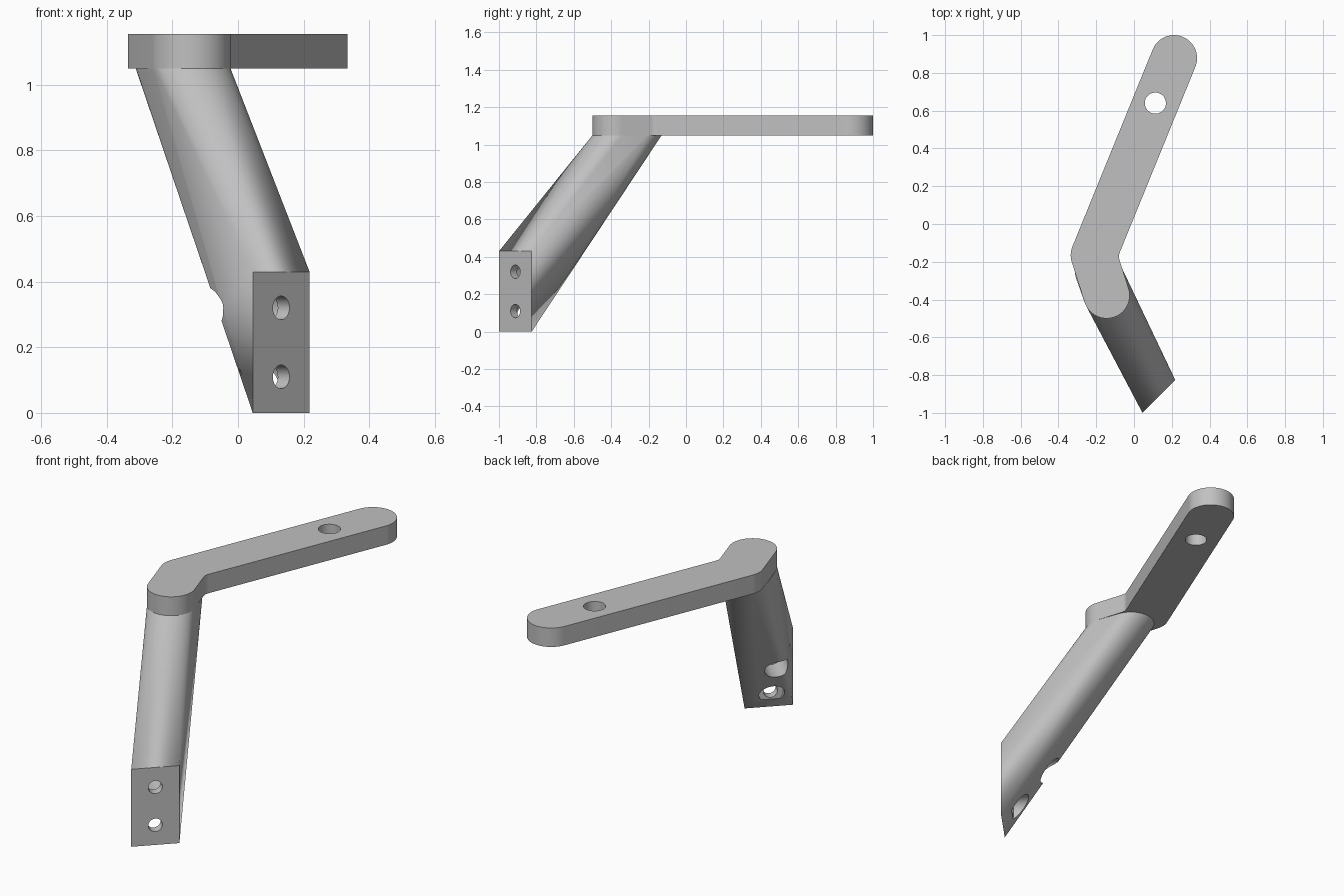
import bpy, bmesh, math
from mathutils import Vector

cube = bpy.data.objects.get("Cube")
if cube:
    bpy.data.objects.remove(cube, do_unlink=True)

grey = bpy.data.materials.new("plain_grey")
grey.use_nodes = True
colour = (0.53, 0.53, 0.53, 1)
grey.diffuse_color = colour
grey.node_tree.nodes["Principled BSDF"].inputs["Base Color"].default_value = colour

# Key positions
R = 0.122
FAR, ELBOW, TIP = Vector((0.212, 0.878)), Vector((-0.213, -0.165)), Vector((-0.145, -0.378))
ARM_BACK = Vector((-0.19, -0.252))
FOOT_A, FOOT_B = Vector((0.045, -1.0)), Vector((0.218, -0.825))
Z_LOW, Z_TOP, FOOT_H = 1.05, 1.155, 0.43


def arc(centre, radius, start, end, steps):
    angles = [start + (end - start) * i / steps for i in range(steps + 1)]
    return [centre + radius * Vector((math.cos(a), math.sin(a))) for a in angles]


def heading(a, b):
    return math.atan2(b.y - a.y, b.x - a.x)


def make_object(name, bm):
    bmesh.ops.recalc_face_normals(bm, faces=bm.faces[:])
    mesh = bpy.data.meshes.new(name)
    bm.to_mesh(mesh)
    bm.free()
    mesh.materials.append(grey)
    obj = bpy.data.objects.new(name, mesh)
    bpy.context.collection.objects.link(obj)
    return obj


def select_only(obj):
    bpy.ops.object.select_all(action='DESELECT')
    obj.select_set(True)
    bpy.context.view_layer.objects.active = obj


def drill(obj, start, direction, radius, length):
    bm = bmesh.new()
    bmesh.ops.create_cone(bm, cap_ends=True, segments=48, radius1=radius,
                          radius2=radius, depth=length)
    cutter = make_object("cutter", bm)
    cutter.hide_render = True
    cutter.rotation_euler = direction.to_track_quat('Z', 'Y').to_euler()
    cutter.location = start + direction * length / 2
    bpy.context.view_layer.update()
    mod = obj.modifiers.new("hole", 'BOOLEAN')
    mod.operation, mod.solver, mod.object = 'DIFFERENCE', 'EXACT', cutter
    select_only(obj)
    bpy.ops.object.modifier_apply(modifier=mod.name)
    bpy.data.objects.remove(cutter, do_unlink=True)


def smooth(obj):
    select_only(obj)
    bpy.ops.object.shade_smooth_by_angle(angle=math.radians(25))


# Bent top plate: rounded ends, round outer elbow, small inner fillet
q = math.pi / 2
a1, a2 = heading(FAR, ELBOW), heading(ELBOW, TIP)
fillet, mid = 0.05, (a1 + a2) / 2 + q
inner = ELBOW + Vector((math.cos(mid), math.sin(mid))) * (R + fillet) / math.cos((a2 - a1) / 2)
outline = (arc(FAR, R, a1 + q, a1 + 3 * q, 32)
           + arc(ELBOW, R, a1 + 3 * q, a2 + 3 * q, 8)
           + arc(TIP, R, a2 + 3 * q, a2 + 5 * q, 32)
           + arc(inner, fillet, a2 + 3 * q, a1 + 3 * q, 6))
bm = bmesh.new()
base = bm.faces.new([bm.verts.new((p.x, p.y, Z_LOW)) for p in outline])
sides = bmesh.ops.extrude_face_region(bm, geom=[base], use_keep_orig=True)
bmesh.ops.translate(bm, vec=(0, 0, Z_TOP - Z_LOW),
                    verts=[g for g in sides["geom"] if isinstance(g, bmesh.types.BMVert)])
plate = make_object("top_plate", bm)
drill(plate, Vector((0.113, 0.64, 1)), Vector((0, 0, 1)), 0.056, 0.3)
smooth(plate)

# Slanted arm: skin from the upright foot rectangle to the rounded slot under the plate
a3 = heading(ARM_BACK, TIP)
slot = arc(TIP, R, a3 - q, a3 + q, 32) + arc(ARM_BACK, R, a3 + q, a3 + 3 * q, 32)
bm = bmesh.new()
for p in slot:
    bm.verts.new((p.x, p.y, Z_LOW))
for p in (FOOT_A, FOOT_B):
    for z in (0, FOOT_H):
        bm.verts.new((p.x, p.y, z))
bmesh.ops.convex_hull(bm, input=bm.verts[:])
bmesh.ops.dissolve_limit(bm, angle_limit=0.002, verts=bm.verts[:], edges=bm.edges[:])
arm = make_object("slanted_arm", bm)

# Screw holes with wide recesses entering from behind
along = (FOOT_B - FOOT_A).normalized()
inward = Vector((-along.y, along.x, 0))
centre = (FOOT_A + FOOT_B) / 2
for z in (0.11, 0.32):
    face = Vector((centre.x, centre.y, z))
    drill(arm, face - inward * 0.1, inward, 0.036, 0.9)
    drill(arm, face + inward * 0.05, inward, 0.065, 0.8)
smooth(arm)
